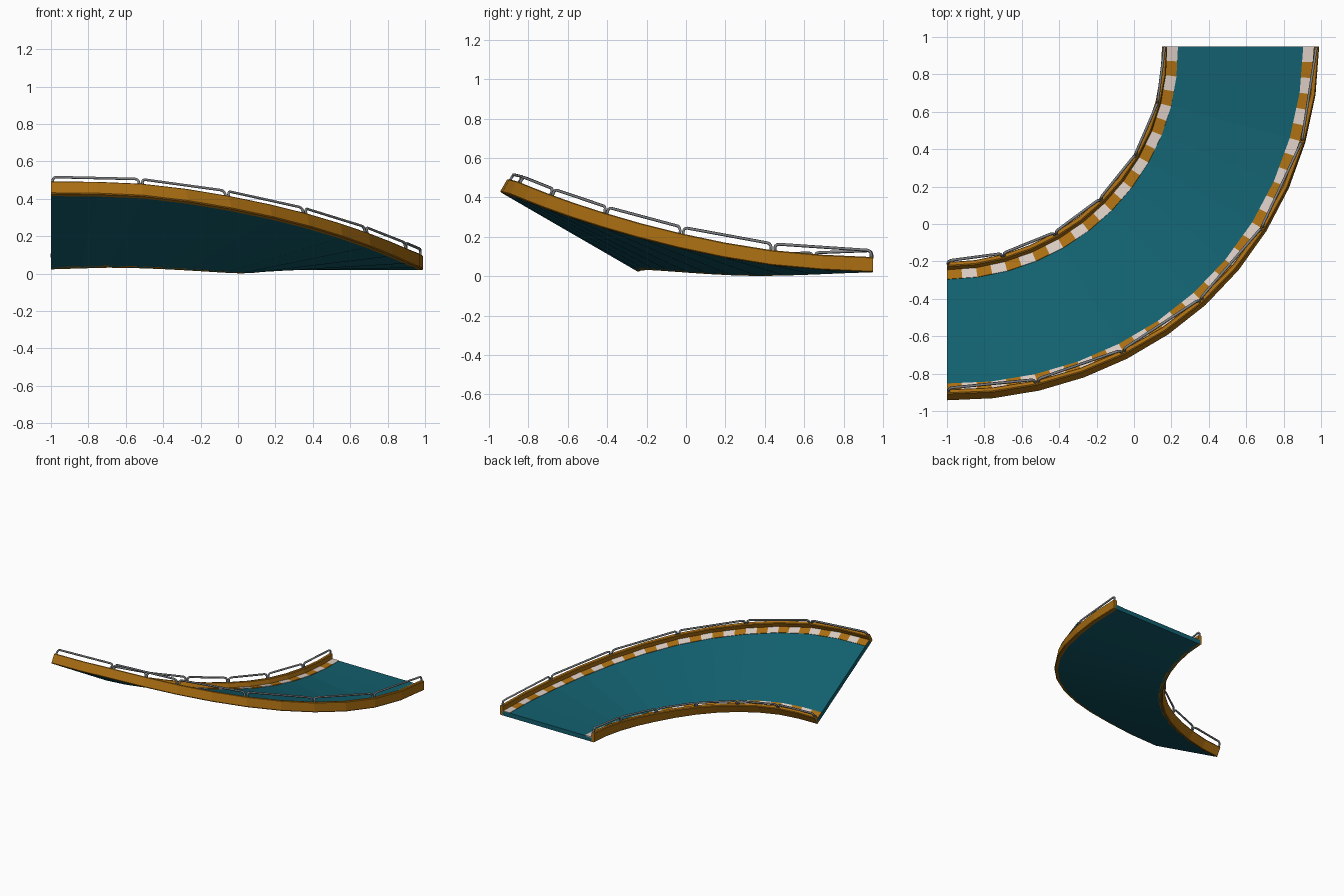
import bpy, bmesh, math
from mathutils import Vector

if "Cube" in bpy.data.objects:
    bpy.data.objects.remove(bpy.data.objects["Cube"])

SEGS = 12                      # flat segments along the quarter turn
CENTRE = (-1.0, 0.95)
WALL_H, WALL_T, SLAB_T = 0.077, 0.028, 0.035

# bottom edges of the banked deck at every second segment
INNER_R = [1.150, 1.158, 1.166, 1.173, 1.180, 1.186, 1.190]
OUTER_R = [1.990, 1.984, 1.974, 1.957, 1.930, 1.908, 1.895]
INNER_Z = [0.020, 0.008, 0.000, 0.009, 0.022, 0.029, 0.020]
OUTER_Z = [0.020, 0.055, 0.143, 0.250, 0.347, 0.415, 0.428]


def material(name, rgb):
    m = bpy.data.materials.new(name)
    m.diffuse_color = (*rgb, 1)
    m.use_nodes = True
    m.node_tree.nodes["Principled BSDF"].inputs["Base Color"].default_value = m.diffuse_color
    return m


TEAL = material("teal", (0.006, 0.115, 0.155))
OCHRE = material("ochre", (0.40, 0.155, 0.006))
WHITE = material("off_white", (0.68, 0.58, 0.52))
STEEL = material("steel", (0.20, 0.21, 0.22))


def sample(table, k):
    """Smooth value of a table at segment number k."""
    i, odd = divmod(k, 2)
    if not odd:
        return table[i]
    a, b = table[max(i - 1, 0)], table[min(i + 2, len(table) - 1)]
    return (9 * (table[i] + table[i + 1]) - a - b) / 16


def station(k, outer, d, h):
    """Point at segment k, d inward from one edge, h above the underside."""
    ri, ro = sample(INNER_R, k), sample(OUTER_R, k)
    zi, zo = sample(INNER_Z, k), sample(OUTER_Z, k)
    u = Vector((ro - ri, zo - zi)).normalized()
    n = Vector((-u.y, u.x))
    p = Vector((ro, zo)) - u * d if outer else Vector((ri, zi)) + u * d
    p += n * h
    a = math.pi / 2 * k / SEGS
    return Vector((CENTRE[0] + p.x * math.cos(a), CENTRE[1] - p.x * math.sin(a), p.y))


def point(t, outer, d, h):
    """As station, but on the straight facet between whole segments."""
    k = min(int(t + 1e-6), SEGS - 1)
    return station(k, outer, d, h).lerp(station(k + 1, outer, d, h), t - k)


def add_loft(bm, rings):
    rows = [[bm.verts.new(p) for p in ring] for ring in rings]
    n = len(rows[0])
    for a, b in zip(rows, rows[1:]):
        for i in range(n):
            j = (i + 1) % n
            bm.faces.new((a[i], a[j], b[j], b[i]))
    bm.faces.new(rows[0])
    bm.faces.new(rows[-1][::-1])


def finish(bm, name, mat):
    bmesh.ops.recalc_face_normals(bm, faces=bm.faces)
    me = bpy.data.meshes.new(name)
    bm.to_mesh(me)
    bm.free()
    me.materials.append(mat)
    ob = bpy.data.objects.new(name, me)
    bpy.context.collection.objects.link(ob)
    return ob


# road slab
bm = bmesh.new()
add_loft(bm, [[station(k, o, WALL_T * 0.5, h) for o, h in
               ((False, 0), (True, 0), (True, SLAB_T), (False, SLAB_T))]
              for k in range(SEGS + 1)])
finish(bm, "road_deck", TEAL)

for outer, side, per_seg in ((False, "inner", 2), (True, "outer", 3)):
    # side wall with small chamfers
    c = 0.005
    profile = [(c, 0), (WALL_T, 0), (WALL_T, WALL_H - c), (WALL_T - c, WALL_H),
               (c, WALL_H), (0, WALL_H - c), (0, c)]
    bm = bmesh.new()
    add_loft(bm, [[station(k, outer, d, h) for d, h in profile] for k in range(SEGS + 1)])
    finish(bm, side + "_wall", OCHRE)

    # alternating kerb stripes
    for parity, mat, label in ((0, WHITE, "white"), (1, OCHRE, "ochre")):
        bm = bmesh.new()
        for s in range(parity, SEGS * per_seg, 2):
            add_loft(bm, [[point(t / per_seg, outer, d, h) for d, h in
                           ((WALL_T, SLAB_T - 0.004), (0.085, SLAB_T - 0.004),
                            (0.085, SLAB_T + 0.003), (WALL_T, SLAB_T + 0.003))]
                          for t in (s, s + 1)])
        finish(bm, f"{side}_kerb_{label}", mat)

    # bent pipe rails, one per pair of segments
    cu = bpy.data.curves.new(side + "_guard_rails", 'CURVE')
    cu.dimensions = '3D'
    cu.bevel_depth = 0.0075
    cu.bevel_resolution = 1
    cu.use_fill_caps = True
    mid = WALL_T / 2
    for k in range(0, SEGS, 2):
        def foot(f, h):
            a, b = (station(q, outer, mid, WALL_H + h) for q in (k, k + 2))
            return a.lerp(b, f)
        top, r, e = 0.033, 0.02, 0.02
        length = (foot(1, 0) - foot(0, 0)).length
        bend = [(e, -0.008)] + [(e + r / length * (1 - math.cos(a)), top - r + r * math.sin(a))
                                for a in (0, math.pi / 6, math.pi / 3, math.pi / 2)]
        path = [foot(f, h) for f, h in bend] + [foot(1 - f, h) for f, h in reversed(bend)]
        sp = cu.splines.new('POLY')
        sp.points.add(len(path) - 1)
        for q, p in zip(sp.points, path):
            q.co = (*p, 1)
    cu.materials.append(STEEL)
    bpy.context.collection.objects.link(bpy.data.objects.new(side + "_guard_rails", cu))
